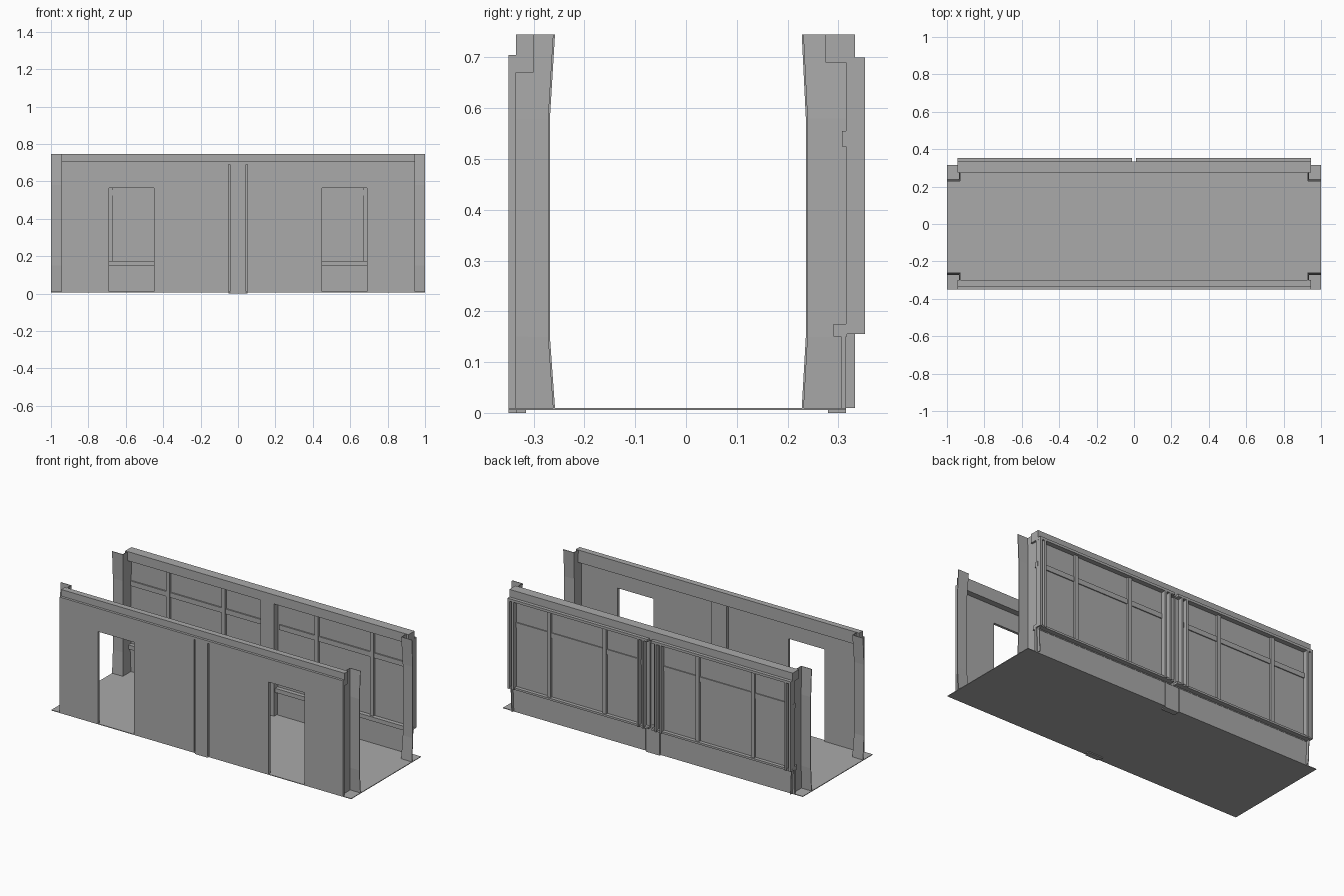
import bpy, bmesh

cube = bpy.data.objects.get("Cube")
if cube:
    bpy.data.objects.remove(cube, do_unlink=True)

grey = bpy.data.materials.new("plain_grey")
grey.use_nodes = True
colour = (0.4, 0.4, 0.4, 1)
grey.diffuse_color = colour
grey.node_tree.nodes["Principled BSDF"].inputs["Base Color"].default_value = colour


def finish(name, bm):
    mesh = bpy.data.meshes.new(name)
    bm.to_mesh(mesh)
    bm.free()
    mesh.materials.append(grey)
    obj = bpy.data.objects.new(name, mesh)
    bpy.context.collection.objects.link(obj)
    return obj


def box(name, x, y, z):
    """Box from (low, high) ranges on each axis."""
    bm = bmesh.new()
    bmesh.ops.create_cube(bm, size=1)
    for v in bm.verts:
        v.co = [r[0] if c < 0 else r[1] for c, r in zip(v.co, (x, y, z))]
    return finish(name, bm)


def mirrored_box(name, x, y, z):
    """The same box on the +x and -x sides."""
    box(name + "_left", x, y, z)
    box(name + "_right", (-x[1], -x[0]), y, z)


def corner_post(name, side, y_end, y_mid, y_outer):
    """L-shaped sheet whose inner corner bows gently along its height."""
    bm = bmesh.new()
    rows = []
    for z, mid in ((0.01, 0), (0.15, 1), (0.58, 1), (0.745, 0)):
        y = y_mid if mid else y_end
        x = 0.935 if mid else 0.93
        rows.append([bm.verts.new((side * px, py, z))
                     for px, py in ((1, y), (x, y), (x, y_outer))])
    for a, b in zip(rows, rows[1:]):
        for i in range(2):
            bm.faces.new((a[i], a[i + 1], b[i + 1], b[i]))
    bmesh.ops.recalc_face_normals(bm, faces=bm.faces)
    obj = finish(name, bm)
    thick = obj.modifiers.new("thickness", "SOLIDIFY")
    thick.thickness = 0.004
    thick.offset = 0


END = 0.945
SEAM = 0.05

# Floor
box("floor", (-1, 1), (-0.35, 0.315), (0.006, 0.01))

# Front wall: panels around the two doorways
front = (-0.35, -0.335)
mirrored_box("front_wall_inner", (SEAM, 0.45), front, (0.01, 0.705))
mirrored_box("front_wall_outer", (0.69, END), front, (0.01, 0.705))
mirrored_box("front_wall_lintel", (0.45, 0.69), front, (0.565, 0.705))
box("front_wall_top_joint", (-SEAM, SEAM), front, (0.69, 0.705))
box("front_beam", (-END, END), (-0.335, -0.30), (0.67, 0.745))

# Front centre strip with narrow seams either side
box("front_centre_strip", (-0.043, 0.043), (-0.35, -0.335), (0, 0.69))
box("front_centre_backing", (-SEAM, SEAM), (-0.335, -0.315), (0, 0.67))

# Back wall: low wall, sill, beam and centre strip
mirrored_box("back_low_wall", (SEAM, END), (0.305, 0.315), (0.01, 0.16))
box("back_sill", (-END, END), (0.29, 0.317), (0.15, 0.175))
box("back_beam", (-END, END), (0.275, 0.333), (0.69, 0.745))
box("back_centre_strip", (-0.045, 0.045), (0.28, 0.315), (0, 0.69))

# Back window panels and frames, one on each half
mirrored_box("back_panel", (0.012, END), (0.315, 0.324), (0.16, 0.70))
mirrored_box("panel_top_rail", (0.012, END), (0.32, 0.353), (0.685, 0.70))
mirrored_box("panel_bottom_rail", (0.012, END), (0.315, 0.345), (0.155, 0.167))
mirrored_box("panel_cross_rail", (0.06, END), (0.307, 0.33), (0.525, 0.555))
for i, x in enumerate((0.31, 0.68)):
    mirrored_box(f"mullion_{i + 1}", (x - 0.012, x + 0.012),
                 (0.302, 0.337), (0.16, 0.69))
for name, x in (("centre_post_inner", 0.042), ("centre_post_outer", 0.075),
                ("end_post_inner", 0.91), ("end_post_outer", 0.938)):
    mirrored_box(name, (x - 0.006, x + 0.006), (0.315, 0.353), (0.155, 0.70))

# Corner posts
for side, word in ((1, "left"), (-1, "right")):
    corner_post("front_corner_post_" + word, side, -0.26, -0.27, -0.335)
    corner_post("back_corner_post_" + word, side, 0.23, 0.238, 0.333)
